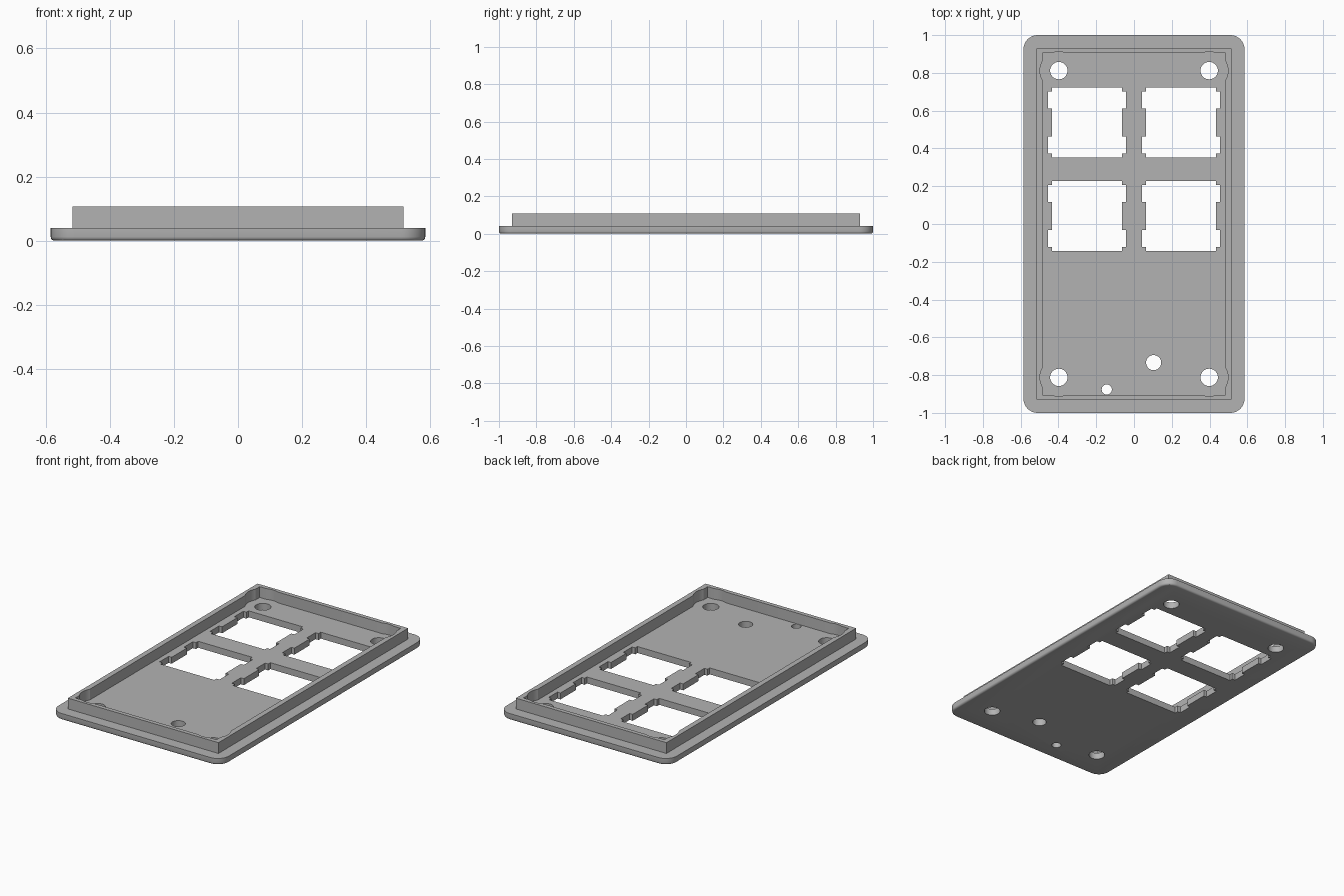
import bpy, bmesh
from math import cos, sin, pi

cube = bpy.data.objects.get("Cube")
if cube:
    bpy.data.objects.remove(cube, do_unlink=True)

grey = bpy.data.materials.new("mid_grey")
grey.use_nodes = True
grey.diffuse_color = (0.45, 0.45, 0.45, 1)
grey.node_tree.nodes["Principled BSDF"].inputs["Base Color"].default_value = grey.diffuse_color

FLOOR, TOP = 0.04, 0.107
SCREWS = [(sx * 0.398, sy * 0.812) for sx in (-1, 1) for sy in (-1, 1)]


def prism(name, outline, z0, z1, bottom_bevel=0):
    """Extrude a closed outline from z0 up to z1."""
    bm = bmesh.new()
    base = bm.faces.new([bm.verts.new((x, y, z0)) for x, y in outline])
    top = bmesh.ops.extrude_face_region(bm, geom=[base], use_keep_orig=True)
    verts = [g for g in top["geom"] if isinstance(g, bmesh.types.BMVert)]
    bmesh.ops.translate(bm, verts=verts, vec=(0, 0, z1 - z0))
    bmesh.ops.recalc_face_normals(bm, faces=bm.faces)
    if bottom_bevel:
        edges = [e for e in bm.edges if all(v.co.z < z0 + 1e-5 for v in e.verts)]
        bmesh.ops.bevel(bm, geom=edges, offset=bottom_bevel, segments=3,
                        profile=0.5, affect='EDGES')
    mesh = bpy.data.meshes.new(name)
    bm.to_mesh(mesh)
    bm.free()
    obj = bpy.data.objects.new(name, mesh)
    obj.data.materials.append(grey)
    bpy.context.collection.objects.link(obj)
    return obj


def circle(cx, cy, r, n=40):
    return [(cx + r * cos(2 * pi * i / n), cy + r * sin(2 * pi * i / n)) for i in range(n)]


def rectangle(hx, hy):
    return [(-hx, -hy), (hx, -hy), (hx, hy), (-hx, hy)]


def rounded_rectangle(hx, hy, r, n=10):
    pts = []
    for q, (sx, sy) in enumerate([(1, 1), (-1, 1), (-1, -1), (1, -1)]):
        for i in range(n + 1):
            a = (q + i / n) * pi / 2
            pts.append((sx * (hx - r) + r * cos(a), sy * (hy - r) + r * sin(a)))
    return pts


def switch_outline(cx, cy, half=0.185, wide=0.206, lo=0.075, hi=0.163):
    """Square opening with two clip notches on each side."""
    side = [(half, -half), (half, -hi), (wide, -hi), (wide, -lo), (half, -lo),
            (half, lo), (wide, lo), (wide, hi), (half, hi), (half, half)]
    return [(cx + s * x, cy + s * y) for s in (1, -1) for x, y in side]


def cut(obj, outlines, z0, z1):
    for outline in outlines:
        cutter = prism("cutter", outline, z0, z1)
        cutter.hide_render = True
        mod = obj.modifiers.new("cut", 'BOOLEAN')
        mod.operation, mod.solver, mod.object = 'DIFFERENCE', 'EXACT', cutter
        bpy.context.view_layer.objects.active = obj
        bpy.ops.object.modifier_apply(modifier=mod.name)
        bpy.data.objects.remove(cutter, do_unlink=True)


# Face plate with rounded corners and a softened lower edge
plate = prism("face_plate", rounded_rectangle(0.585, 1.0, 0.075), 0, FLOOR, 0.012)
openings = [switch_outline(x, y) for x in (-0.248, 0.248) for y in (0.0425, 0.5375)]
openings += [circle(x, y, 0.046) for x, y in SCREWS]
openings += [circle(0.104, -0.734, 0.04), circle(-0.144, -0.876, 0.027)]
cut(plate, openings, -0.1, 0.2)

# Upright rim, hollowed out, with clearance arcs beside the screw holes
rim = prism("rim_wall", rectangle(0.517, 0.93), FLOOR, TOP)
cut(rim, [rectangle(0.484, 0.904)] + [circle(x, y, 0.1) for x, y in SCREWS], -0.1, 0.2)

# Smooth the curved sides, keep the corners crisp
for obj in (plate, rim):
    bpy.ops.object.select_all(action='DESELECT')
    obj.select_set(True)
    bpy.context.view_layer.objects.active = obj
    bpy.ops.object.shade_smooth_by_angle(angle=pi / 6)
